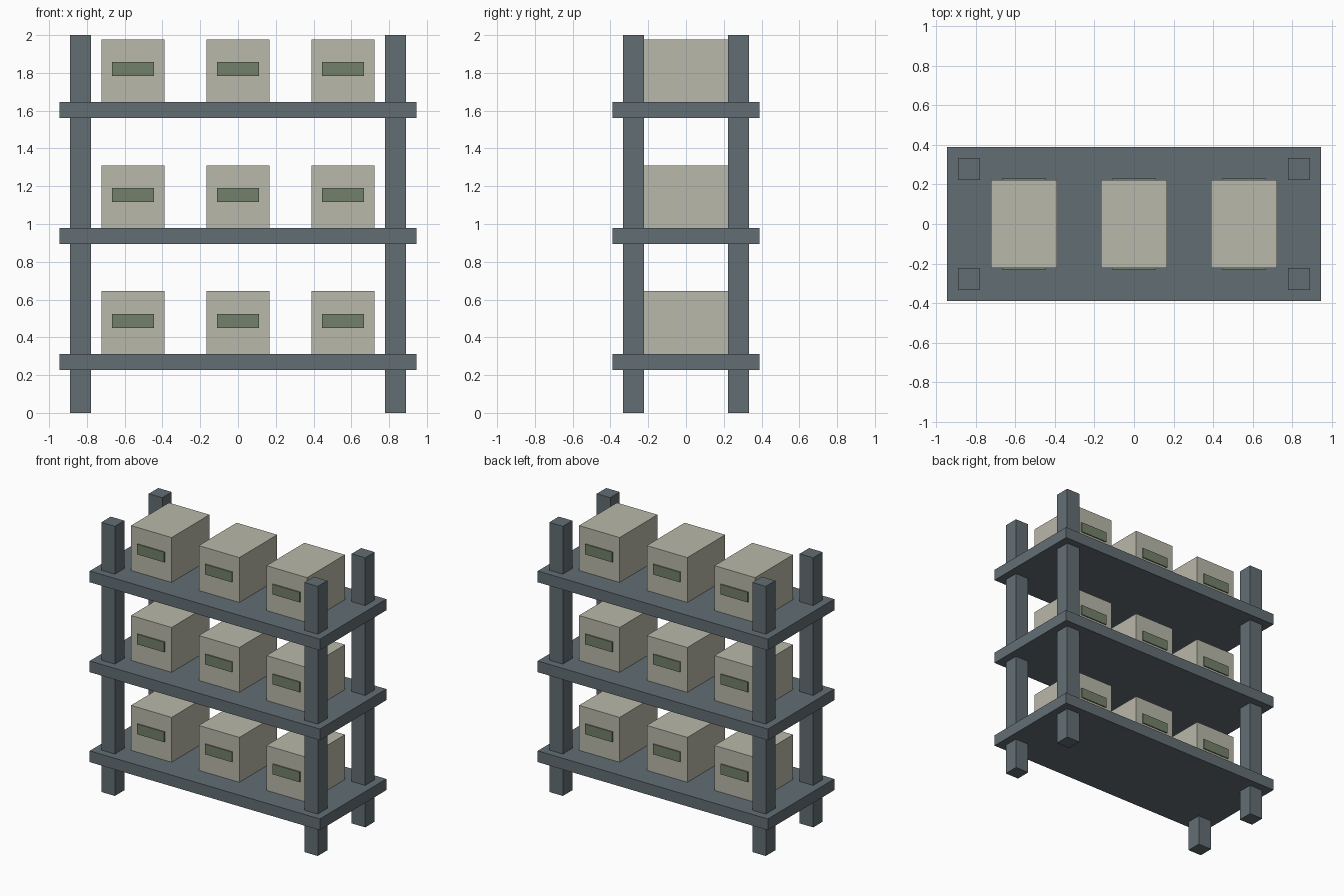
import bpy

# Remove the default cube
if "Cube" in bpy.data.objects:
    bpy.data.objects.remove(bpy.data.objects["Cube"], do_unlink=True)


def srgb(*rgb):
    return tuple(((c / 255 + 0.055) / 1.055) ** 2.4 for c in rgb) + (1.0,)


def material(name, color):
    mat = bpy.data.materials.new(name)
    mat.use_nodes = True
    mat.diffuse_color = color
    mat.node_tree.nodes["Principled BSDF"].inputs["Base Color"].default_value = color
    return mat


slate = material("slate grey metal", srgb(98, 110, 116))
card = material("pale cardboard", srgb(186, 184, 170))
green = material("sage green label", srgb(115, 128, 106))


def block(name, center, size, mat):
    bpy.ops.mesh.primitive_cube_add(size=1, location=center)
    obj = bpy.context.object
    obj.name = name
    obj.scale = size
    bpy.ops.object.transform_apply(location=False, rotation=False, scale=True)
    obj.data.materials.append(mat)
    return obj


SHELF_TOPS = [0.311 + 0.667 * i for i in range(3)]
SHELF_THICK = 0.0833
BOX = (0.333, 0.444, 0.333)

# Corner posts
for sx, side in ((1, "left"), (-1, "right")):
    for sy, end in ((-1, "front"), (1, "back")):
        block(f"{end}_{side}_post", (sx * 0.833, sy * 0.278, 1),
              (0.111, 0.111, 2), slate)

for level, top in zip(("lower", "middle", "upper"), SHELF_TOPS):
    # Shelf board
    block(f"{level}_shelf", (0, 0, top - SHELF_THICK / 2),
          (1.889, 0.778, SHELF_THICK), slate)

    # Storage boxes with a label plate at each end
    for x, place in ((-0.556, "right"), (0, "centre"), (0.556, "left")):
        block(f"{level}_{place}_box", (x, 0, top + BOX[2] / 2), BOX, card)
        for sy, end in ((-1, "front"), (1, "back")):
            block(f"{level}_{place}_{end}_label",
                  (x, sy * (BOX[1] / 2 + 0.004), top + 0.175),
                  (0.222, 0.0095, 0.075), green)
